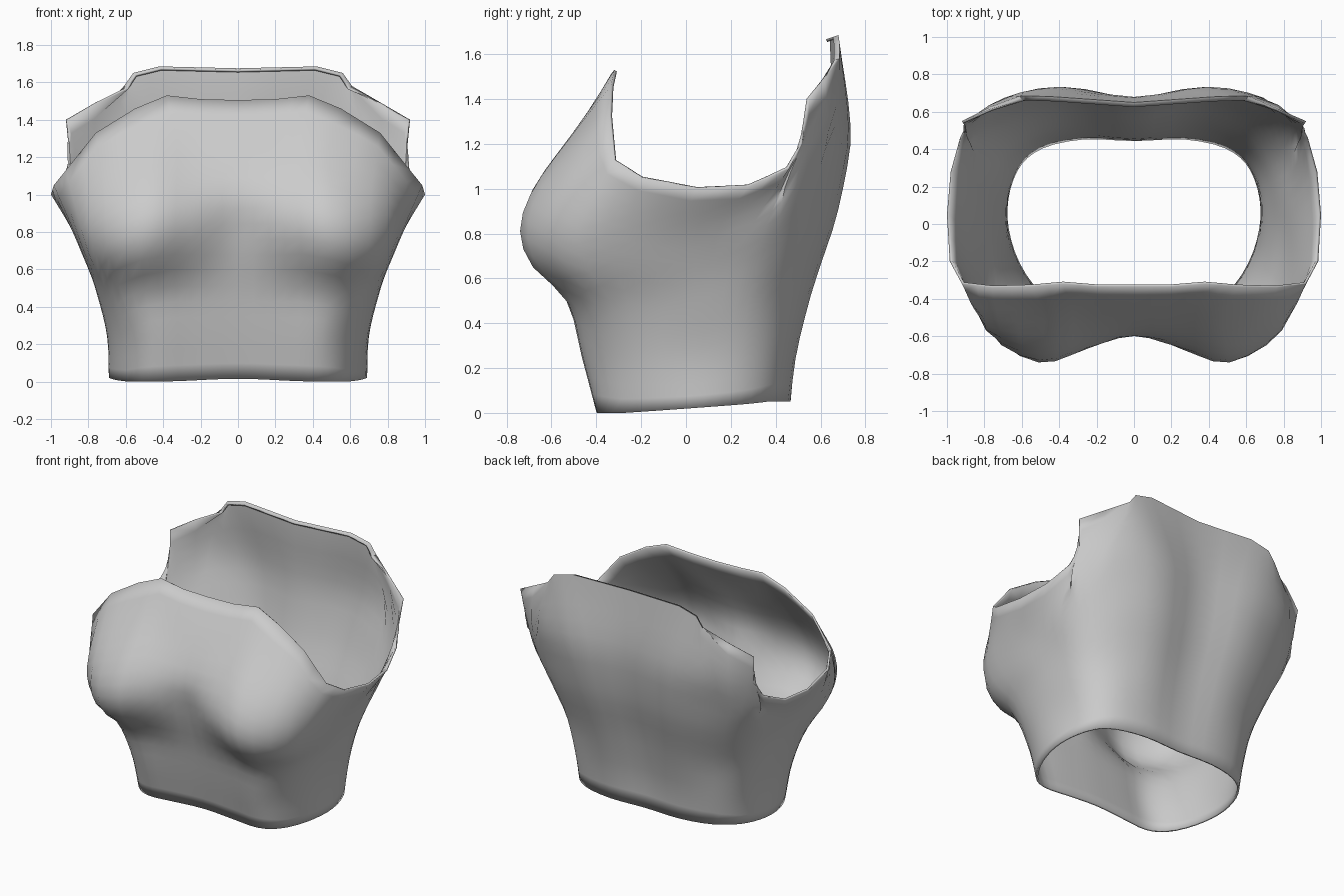
import bpy
import math
from mathutils import Vector

if "Cube" in bpy.data.objects:
    bpy.data.objects.remove(bpy.data.objects["Cube"])

# Half cross-sections (x, y) from front centre round the +x side to back centre
KEYS = [0, 1.5, 3, 4.5, 6, 8, 10, 12, 13.5, 15]
LEVELS = [0, .25, .5, .66, .82, 1.0, 1.25]
RINGS = [
    [(0, -.38), (.25, -.39), (.43, -.395), (.55, -.33), (.65, -.15), (.69, .08), (.63, .29), (.49, .41), (.27, .46), (0, .455)],
    [(0, -.44), (.25, -.45), (.45, -.46), (.59, -.36), (.68, -.17), (.70, .08), (.66, .30), (.52, .44), (.28, .49), (0, .47)],
    [(0, -.495), (.25, -.51), (.50, -.53), (.68, -.41), (.75, -.18), (.76, .10), (.71, .33), (.55, .48), (.30, .55), (0, .52)],
    [(0, -.54), (.25, -.60), (.52, -.69), (.75, -.54), (.82, -.22), (.81, .12), (.76, .37), (.58, .53), (.31, .60), (0, .56)],
    [(0, -.575), (.25, -.665), (.51, -.74), (.79, -.57), (.885, -.25), (.88, .14), (.82, .41), (.62, .58), (.33, .655), (0, .61)],
    [(0, -.60), (.25, -.64), (.50, -.68), (.80, -.52), (.95, -.25), (.97, .16), (.90, .44), (.68, .61), (.36, .70), (0, .65)],
    [(0, -.49), (.25, -.49), (.48, -.50), (.75, -.40), (.98, -.25), (.99, .16), (.95, .49), (.70, .67), (.39, .735), (0, .68)],
]
# Upper edge: neckline, armhole, back neckline
RIM = [(0, -.335, 1.505), (.2, -.335, 1.51), (.38, -.32, 1.53), (.55, -.335, 1.46),
       (.76, -.34, 1.33), (.92, -.32, 1.13), (.985, -.2, 1.05), (1.0, .05, 1.0),
       (.98, .28, 1.01), (.93, .46, 1.09), (.90, .52, 1.2), (.92, .55, 1.4),
       (.61, .685, 1.58), (.56, .685, 1.65), (.42, .68, 1.685), (0, .65, 1.675)]
ROWS = 18


def spline(ts, ps, t):
    """Smooth curve through points ps at parameters ts."""
    n = len(ts)
    i = max(k for k in range(n - 1) if ts[k] <= t or k == 0)

    def slope(k):
        a, b = max(k - 1, 0), min(k + 1, n - 1)
        return (ps[b] - ps[a]) / (ts[b] - ts[a])

    h = ts[i + 1] - ts[i]
    s = (t - ts[i]) / h
    return (ps[i] * (2*s**3 - 3*s**2 + 1) + slope(i) * h * (s**3 - 2*s**2 + s)
            + ps[i + 1] * (3*s**2 - 2*s**3) + slope(i + 1) * h * (s**3 - s**2))


def on_ring(ring, u):
    """Point on a cross-section, mirrored past both centre lines."""
    ps = [Vector(p) for p in ring]
    flip = lambda p: Vector((-p.x, p.y))
    return spline([-1.5] + KEYS + [16.5], [flip(ps[1])] + ps + [flip(ps[-2])], u)


def column(u):
    """Vertical strip of points from the hem to the upper edge."""
    i = min(int(u), 14)
    rim = Vector(RIM[i]).lerp(Vector(RIM[i + 1]), u - i)
    zs = [z for z in LEVELS if z < rim.z - .16]
    ps = [on_ring(r, u) for r in RINGS[:len(zs)]]
    zs.append(rim.z)
    ps.append(rim.xy)
    hem = .015 * math.exp(-(u / 1.5) ** 2) + .05 * min(max((u - 5) / 6, 0), 1)
    folded = u > 11.8
    rows = ROWS if folded else ROWS + 1
    pts = []
    for k in range(rows):
        z = hem + (rim.z - hem) * k / (rows - 1)
        p = spline(zs, ps, z)
        pts.append(Vector((p.x, p.y, z)))
    if folded:  # narrow lip turned inwards along the back neckline
        pts.append(Vector((rim.x * .98, rim.y - .025, rim.z - .008)))
    return pts


# Full loop of columns: right half plus its mirror image
half = [column(k / 2) for k in range(31)]
loop = half + [[Vector((-p.x, p.y, p.z)) for p in c] for c in half[-2:0:-1]]
n, m = len(loop), ROWS + 1
verts = [p for c in loop for p in c]
faces = [(c*m + r, (c+1) % n*m + r, (c+1) % n*m + r + 1, c*m + r + 1)
         for c in range(n) for r in range(m - 1)]

mesh = bpy.data.meshes.new("sleeveless_top")
mesh.from_pydata(verts, [], faces)
top = bpy.data.objects.new("sleeveless_top", mesh)
bpy.context.collection.objects.link(top)

mat = bpy.data.materials.new("light grey cloth")
mat.diffuse_color = (.6, .6, .6, 1)
mat.use_nodes = True
mat.node_tree.nodes["Principled BSDF"].inputs["Base Color"].default_value = mat.diffuse_color
mesh.materials.append(mat)

# Cloth thickness
shell = top.modifiers.new("thickness", 'SOLIDIFY')
shell.thickness = .014
shell.offset = -1

bpy.context.view_layer.objects.active = top
top.select_set(True)
bpy.ops.object.shade_smooth_by_angle(angle=math.radians(50))
